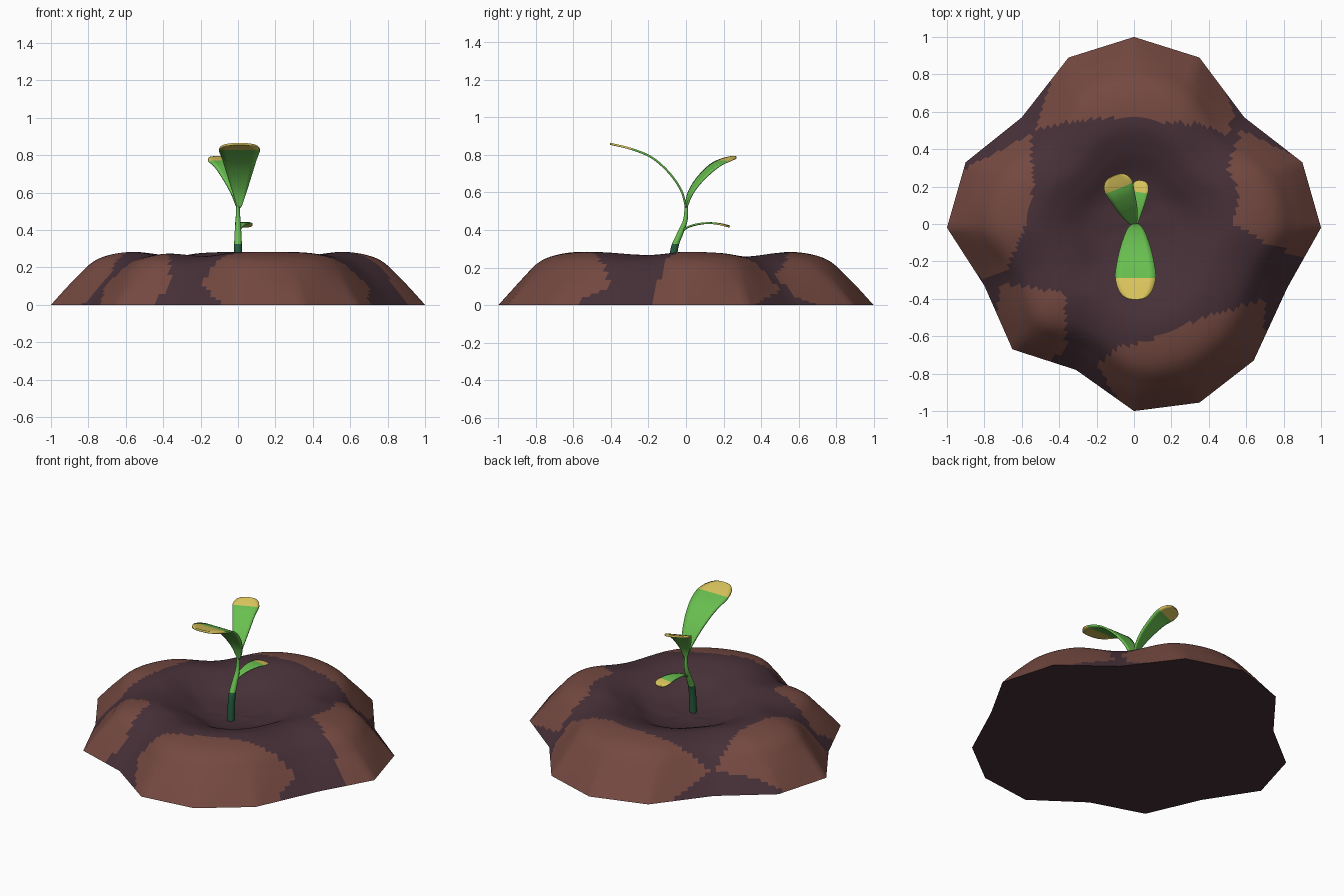
import bpy, bmesh, math
from mathutils import Vector

if "Cube" in bpy.data.objects:
    bpy.data.objects.remove(bpy.data.objects["Cube"])


def material(name, rgb):
    m = bpy.data.materials.new(name)
    m.diffuse_color = (*rgb, 1)
    m.use_nodes = True
    m.node_tree.nodes["Principled BSDF"].inputs["Base Color"].default_value = m.diffuse_color
    return m


DARK_SOIL = material("dark soil", (0.062, 0.030, 0.039))
CLOD = material("brown clod", (0.175, 0.066, 0.052))
GREEN = material("leaf green", (0.140, 0.520, 0.080))
DARK_GREEN = material("stem base green", (0.018, 0.105, 0.045))
YELLOW = material("tip yellow", (0.720, 0.570, 0.110))


def finish(name, bm, mats, angle=40):
    bmesh.ops.recalc_face_normals(bm, faces=bm.faces)
    me = bpy.data.meshes.new(name)
    bm.to_mesh(me)
    bm.free()
    ob = bpy.data.objects.new(name, me)
    bpy.context.collection.objects.link(ob)
    for m in mats:
        me.materials.append(m)
    bpy.ops.object.select_all(action='DESELECT')
    ob.select_set(True)
    bpy.context.view_layer.objects.active = ob
    bpy.ops.object.shade_smooth_by_angle(angle=math.radians(angle))
    return ob


def spline(pts, i, f, closed=False):
    """Catmull-Rom point between pts[i] and pts[i+1]."""
    n = len(pts)
    pick = (lambda k: Vector(pts[k % n])) if closed else (lambda k: Vector(pts[max(0, min(n - 1, k))]))
    a, b, c, d = (pick(i + k) for k in (-1, 0, 1, 2))
    return 0.5 * (2 * b + (c - a) * f + (2 * a - 5 * b + 4 * c - d) * f * f + (3 * b - a - 3 * c + d) * f ** 3)


def along(pts, t):
    u = t * (len(pts) - 1)
    i = min(int(u), len(pts) - 2)
    return spline(pts, i, u - i)


def inside(p, poly):
    hit = False
    for (ax, ay), (bx, by) in zip(poly, poly[1:] + poly[:1]):
        if (ay > p.y) != (by > p.y) and p.x < ax + (p.y - ay) * (bx - ax) / (by - ay):
            hit = not hit
    return hit


# Soil mound: lobed outline swept over a dished profile (scale, height)
OUTLINE = [(1, -.02), (.9, .33), (.59, .57), (.35, .89), (0, 1), (-.35, .89), (-.6, .57), (-.9, .33),
           (-1, -.02), (-.8, -.33), (-.65, -.67), (-.31, -.78), (0, -1), (.35, -.955), (.64, -.73), (.82, -.34)]
PROFILE = [(1, 0), (.87, .14), (.74, .248), (.55, .283), (.4, .245), (.25, .175), (.12, .15), (.01, .145)]
# Brown clods, seen from above
CLODS = [
    [(-.53, .5), (-.3, .56), (0, .57), (.2, .54), (.35, .54), (.5, .47), (.53, .6), (.47, .75), (.5, 1.1),
     (-.5, 1.1), (-.44, .77)],
    [(-.55, .48), (-.54, .2), (-.58, 0), (-.68, -.25), (-.75, -.28), (-.88, -.28), (-1.2, -.3), (-1.2, .35),
     (-.9, .3)],
    [(.57, .5), (.5, .29), (.57, .16), (.53, 0), (.7, -.1), (.96, -.2), (1.2, -.25), (1.2, .4), (.88, .36)],
    [(-.2, -.75), (-.08, -.66), (.11, -.61), (.35, -.51), (.7, -.4), (.69, -.56), (.8, -.66), (.9, -1.2),
     (-.05, -1.2), (-.08, -.95)],
    [(-.71, -.32), (-.37, -.37), (-.36, -.68), (-.42, -.7), (-.5, -.9), (-.9, -.75), (-.74, -.5)],
]
SUB, STEPS = 10, 8
bm = bmesh.new()
rings = []
samples = [(i, j / STEPS) for i in range(len(PROFILE) - 1) for j in range(STEPS)] + [(len(PROFILE) - 2, 1.0)]
for i, f in samples:
    s, h = spline(PROFILE, i, f)
    soft = max(0, min(1, (1 - s) / .2))
    ring = []
    for k in range(16 * SUB):
        e, g = divmod(k, SUB)
        g /= SUB
        flat = Vector(OUTLINE[e]).lerp(Vector(OUTLINE[(e + 1) % 16]), g)
        p = flat.lerp(spline(OUTLINE, e, g, True), soft)
        dip = 1 - .5 * (1 - min(1, p.length)) * (1 if s > .3 else s / .3)
        ring.append(bm.verts.new((p.x * s, p.y * s, max(0, h * dip))))
    rings.append(ring)
for a, b in zip(rings, rings[1:]):
    for k in range(len(a)):
        q = (k + 1) % len(a)
        face = bm.faces.new((a[k], a[q], b[q], b[k]))
        c = face.calc_center_median()
        face.material_index = int(any(inside(c, poly) for poly in CLODS))
bm.faces.new(rings[-1])
bm.faces.new(rings[0][::-1])
finish("soil_mound", bm, [DARK_SOIL, CLOD])


# Stem: curved tapering tube, dark at the foot
def tube(name, path, mats, split_z, sides=10, steps=32):
    bm = bmesh.new()
    loops = []
    for n in range(steps + 1):
        x, y, z, r = along(path, n / steps)
        loops.append([bm.verts.new((x + r * math.cos(a), y + r * math.sin(a), z))
                      for a in (2 * math.pi * k / sides for k in range(sides))])
    for a, b in zip(loops, loops[1:]):
        for k in range(sides):
            q = (k + 1) % sides
            face = bm.faces.new((a[k], a[q], b[q], b[k]))
            face.material_index = int(face.calc_center_median().z < split_z)
    bm.faces.new(loops[0][::-1])
    bm.faces.new(loops[-1])
    return finish(name, bm, mats)


tube("stem", [(0, -.075, .12, .023), (0, -.07, .22, .022), (0, -.06, .31, .021), (0, -.03, .385, .018),
              (0, -.003, .455, .013), (0, .002, .54, .009)], [GREEN, DARK_GREEN], .327)


# Leaves: thin blades following a side-view path (reach, height) in one direction
def leaf(name, origin, direction, path, half_width, tip_reach, thick=.011):
    d = Vector((*direction, 0)).normalized()
    side = Vector((d.y, -d.x, 0))
    bm = bmesh.new()
    rows = []
    N, M = 40, 6
    for n in range(N + 1):
        t = math.sin(n / N * math.pi / 2)
        reach, z = along(path, t)
        if t < .78:
            w = .06 + .94 * (1 - (1 - t / .78) ** 1.3)
        else:
            w = math.sqrt(max(.0004, 1 - ((t - .78) / .22) ** 2))
        mid = Vector(origin) + d * reach
        mid.z = z
        rows.append([bm.verts.new(mid + side * (half_width * w * (2 * m / M - 1))) for m in range(M + 1)])
    for a, b in zip(rows, rows[1:]):
        for m in range(M):
            face = bm.faces.new((a[m], a[m + 1], b[m + 1], b[m]))
            c = face.calc_center_median() - Vector(origin)
            face.material_index = int(c.dot(d) > tip_reach)
    ob = finish(name, bm, [GREEN, YELLOW])
    mod = ob.modifiers.new("thickness", 'SOLIDIFY')
    mod.thickness = thick
    mod.offset = 0


leaf("front_leaf", (.008, 0, 0), (0, -1),
     [(0, .52), (.025, .61), (.09, .705), (.18, .785), (.285, .83), (.405, .86)], .109, .285)
leaf("back_leaf", (0, 0, 0), (-.38, .92),
     [(0, .52), (.025, .595), (.08, .67), (.16, .74), (.22, .77), (.28, .79)], .08, .205)
leaf("small_leaf", (0, -.03, 0), (.15, 1),
     [(0, .385), (.04, .415), (.10, .432), (.16, .437), (.22, .43), (.265, .418)], .046, .2, .009)
